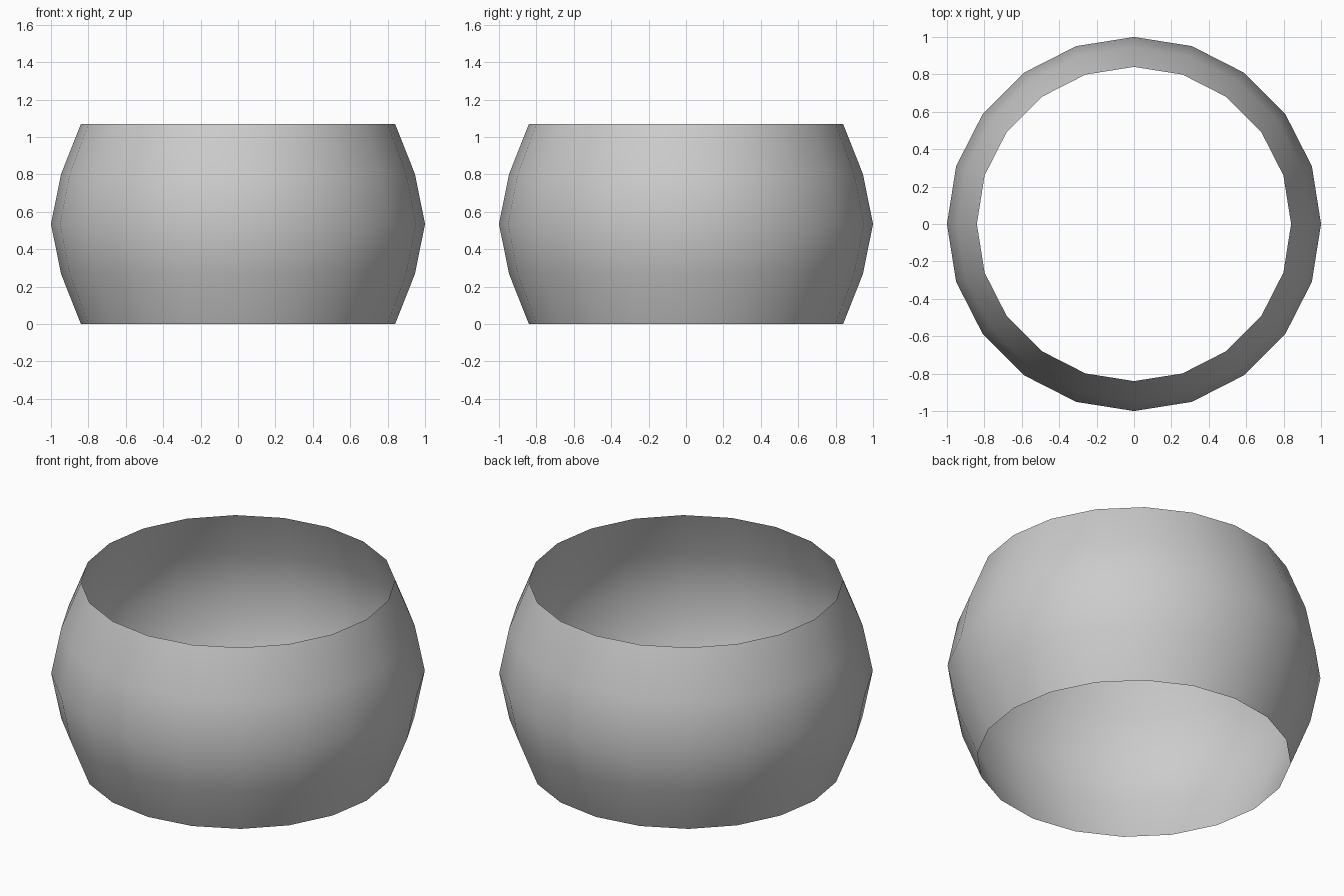
import bpy, bmesh
from math import cos, sin, tau

if "Cube" in bpy.data.objects:
    bpy.data.objects.remove(bpy.data.objects["Cube"])

SIDES = 20
# Barrel profile: (radius, height)
PROFILE = [(0.84, 0.0), (0.946, 0.268), (1.0, 0.535), (0.946, 0.802), (0.84, 1.07)]

# Open, thin-walled band: one ring of vertices per profile point
bm = bmesh.new()
rings = [[bm.verts.new((r * cos(tau * i / SIDES), r * sin(tau * i / SIDES), z))
          for i in range(SIDES)] for r, z in PROFILE]

# Bridge neighbouring rings with quads
for low, high in zip(rings, rings[1:]):
    for i in range(SIDES):
        j = (i + 1) % SIDES
        face = bm.faces.new((low[i], low[j], high[j], high[i]))
        face.smooth = True

mesh = bpy.data.meshes.new("barrel_band")
bm.to_mesh(mesh)
bm.free()
band = bpy.data.objects.new("barrel_band", mesh)
bpy.context.collection.objects.link(band)
